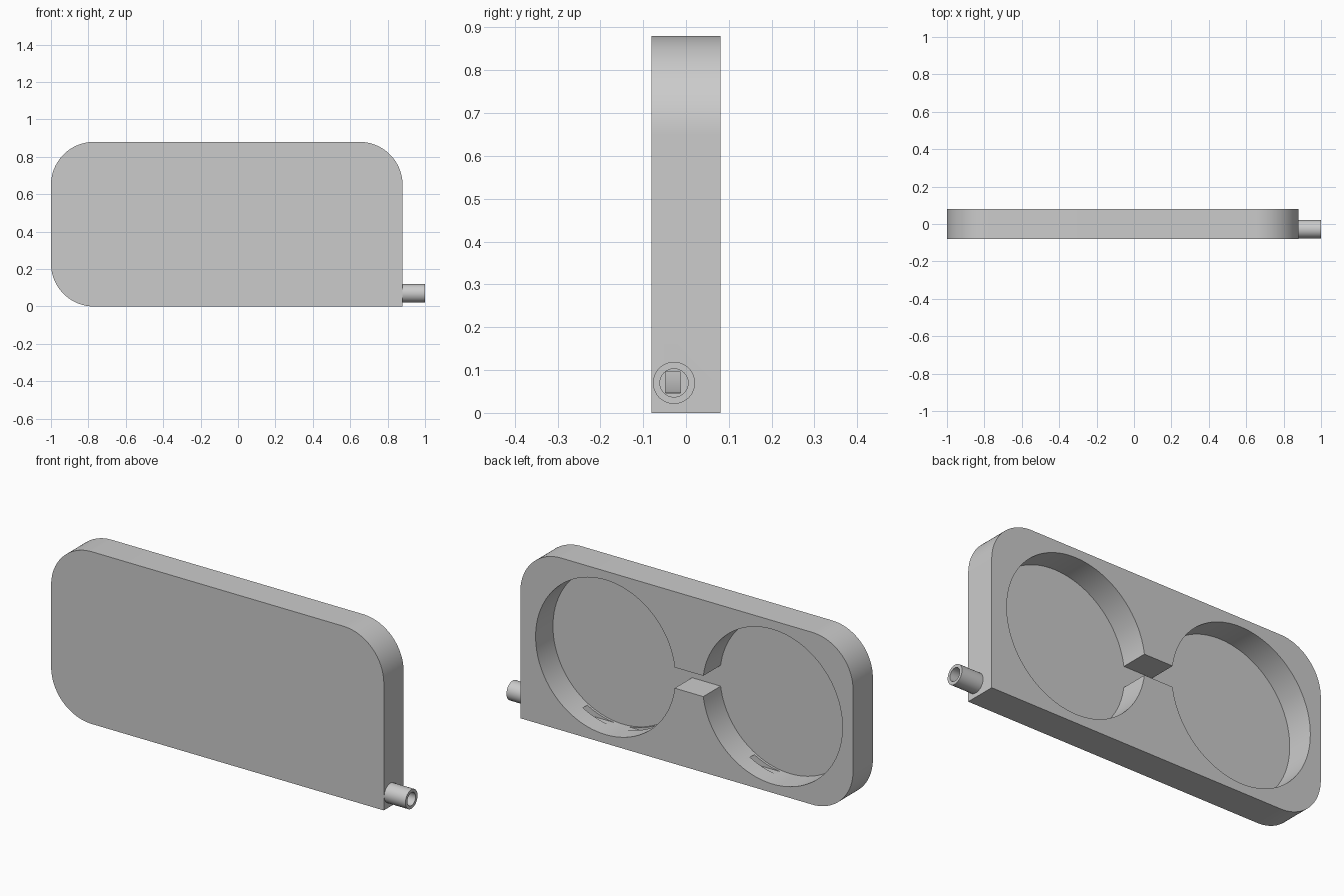
import bpy, bmesh, math

if "Cube" in bpy.data.objects:
    bpy.data.objects.remove(bpy.data.objects["Cube"])

grey = bpy.data.materials.new("light_grey")
grey.diffuse_color = (0.6, 0.6, 0.6, 1)
grey.use_nodes = True
grey.node_tree.nodes["Principled BSDF"].inputs["Base Color"].default_value = grey.diffuse_color


def arc(cx, cz, r, a0, a1, n):
    """Points on an arc in the x-z plane, angles in degrees."""
    return [(cx + r * math.cos(math.radians(a0 + (a1 - a0) * i / n)),
             cz + r * math.sin(math.radians(a0 + (a1 - a0) * i / n)))
            for i in range(n + 1)]


def add_object(name, bm):
    bmesh.ops.recalc_face_normals(bm, faces=bm.faces)
    mesh = bpy.data.meshes.new(name)
    bm.to_mesh(mesh)
    bm.free()
    mesh.materials.append(grey)
    ob = bpy.data.objects.new(name, mesh)
    bpy.context.collection.objects.link(ob)
    return ob


def prism(name, outline, y0, y1):
    """Extrude an x-z outline from y0 to y1."""
    bm = bmesh.new()
    face = bm.faces.new([bm.verts.new((x, y0, z)) for x, z in outline])
    ext = bmesh.ops.extrude_face_region(bm, geom=[face])
    verts = [g for g in ext["geom"] if isinstance(g, bmesh.types.BMVert)]
    bmesh.ops.translate(bm, vec=(0, y1 - y0, 0), verts=verts)
    return add_object(name, bm)


def select_only(ob):
    bpy.ops.object.select_all(action='DESELECT')
    ob.select_set(True)
    bpy.context.view_layer.objects.active = ob


def cut(target, cutter):
    mod = target.modifiers.new("cut", 'BOOLEAN')
    mod.operation = 'DIFFERENCE'
    mod.solver = 'EXACT'
    mod.object = cutter
    select_only(target)
    bpy.ops.object.modifier_apply(modifier=mod.name)
    bpy.data.objects.remove(cutter, do_unlink=True)


# Plate: three rounded corners, one square corner at the tube
R, L, RT, TOP = 0.23, -1.0, 0.88, 0.88
outline = [(RT, 0)]
outline += arc(RT - R, TOP - R, R, 0, 90, 24)
outline += arc(L + R, TOP - R, R, 90, 180, 24)
outline += arc(L + R, R, R, 180, 270, 24)
plate = prism("plate", outline, -0.08, 0.08)

# Twin round pockets joined by a short slot, open at the back
r, mid, off, zc, half = 0.395, -0.073, 0.472, 0.44, 0.053
gap = math.degrees(math.asin(half / r))
pocket = arc(mid + off, zc, r, -180 + gap, 180 - gap, 96)
pocket += arc(mid - off, zc, r, gap, 360 - gap, 96)
cut(plate, prism("pocket_cutter", pocket, -0.06, 0.2))

# Narrow feed channel from the tube through both pockets
channel = [(-0.5, 0.047), (0.95, 0.047), (0.95, 0.095), (-0.5, 0.095)]
cut(plate, prism("channel_cutter", channel, -0.048, -0.013))

# Tube stub: hollow ring section along x
N, yc, zt = 48, -0.028, 0.07
bm = bmesh.new()
rings = []
for x, rad in ((0.88, 0.049), (1.0, 0.049), (1.0, 0.033), (0.88, 0.033)):
    rings.append([bm.verts.new((x, yc + rad * math.cos(2 * math.pi * i / N),
                                zt + rad * math.sin(2 * math.pi * i / N)))
                  for i in range(N)])
for k in range(4):
    a, b = rings[k], rings[(k + 1) % 4]
    for i in range(N):
        j = (i + 1) % N
        bm.faces.new((a[i], a[j], b[j], b[i]))
tube = add_object("tube", bm)

for ob in (plate, tube):
    select_only(ob)
    bpy.ops.object.shade_smooth_by_angle(angle=math.radians(30))
